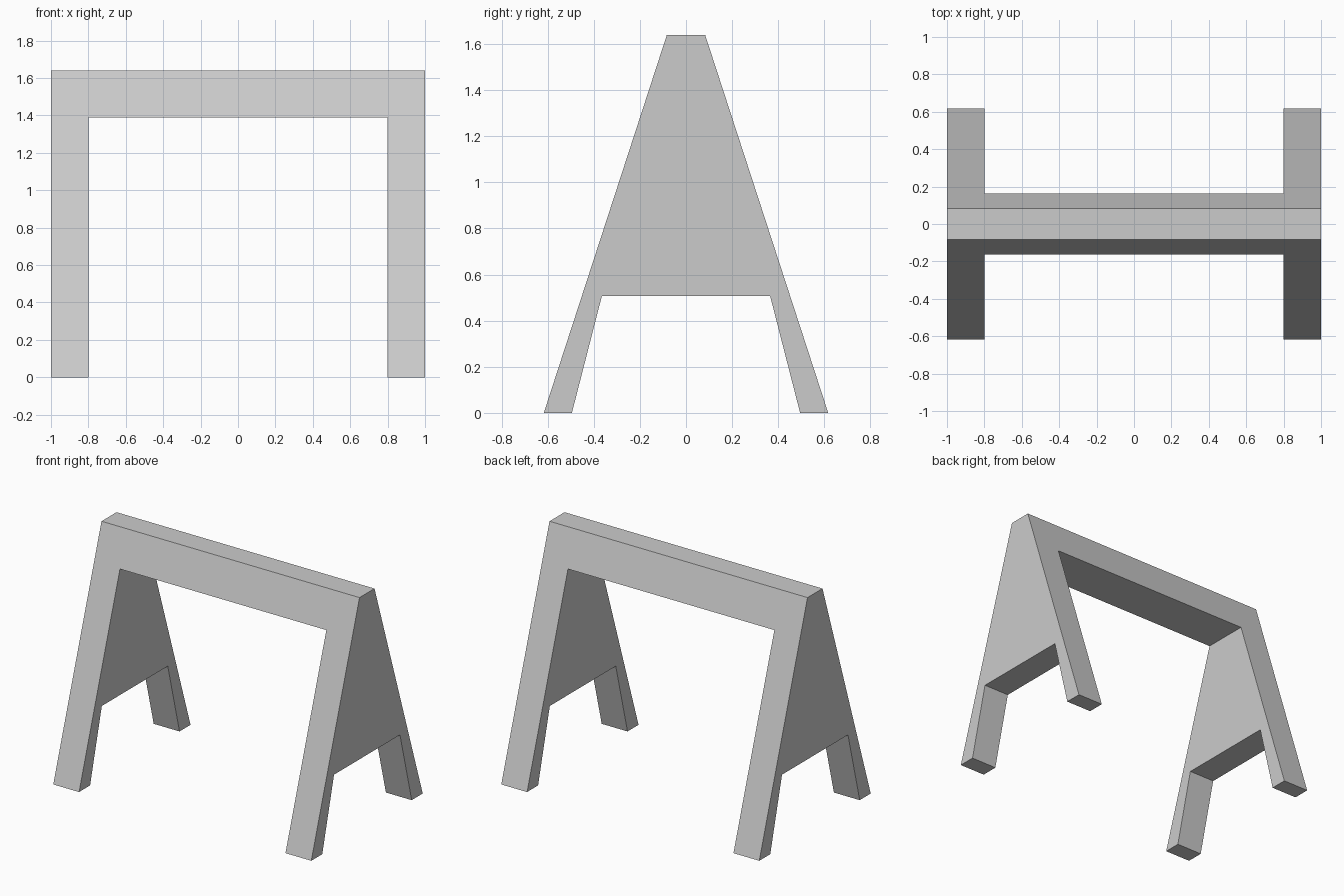
import bpy
import bmesh

if "Cube" in bpy.data.objects:
    bpy.data.objects.remove(bpy.data.objects["Cube"])


def extrude_along_x(name, profile, half_length):
    """Extrude a closed (y, z) profile from -half_length to +half_length."""
    bm = bmesh.new()
    face = bm.faces.new([bm.verts.new((-half_length, y, z)) for y, z in profile])
    ext = bmesh.ops.extrude_face_region(bm, geom=[face], use_keep_orig=True)
    verts = [g for g in ext["geom"] if isinstance(g, bmesh.types.BMVert)]
    bmesh.ops.translate(bm, verts=verts, vec=(2 * half_length, 0, 0))
    bmesh.ops.recalc_face_normals(bm, faces=bm.faces[:])
    mesh = bpy.data.meshes.new(name)
    bm.to_mesh(mesh)
    bm.free()
    obj = bpy.data.objects.new(name, mesh)
    bpy.context.collection.objects.link(obj)
    return obj


# A-shaped end profile: half outline from the top to the leg notch, then mirrored
half = [(0.083, 1.64), (0.617, 0.0), (0.495, 0.0), (0.365, 0.507)]
profile = half + [(-y, z) for y, z in reversed(half)]
frame = extrude_along_x("trestle_frame", profile, 1.0)

# Opening between the two end frames, leaving the top beam
opening = [(-1, -0.5), (1, -0.5), (1, 1.39), (-1, 1.39)]
cutter = extrude_along_x("opening_cutter", opening, 0.8)
cutter.hide_render = True

cut = frame.modifiers.new("opening", 'BOOLEAN')
cut.operation = 'DIFFERENCE'
cut.solver = 'EXACT'
cut.object = cutter

# Apply the cut and drop the helper
bpy.context.view_layer.objects.active = frame
bpy.ops.object.modifier_apply(modifier=cut.name)
bpy.data.objects.remove(cutter)
